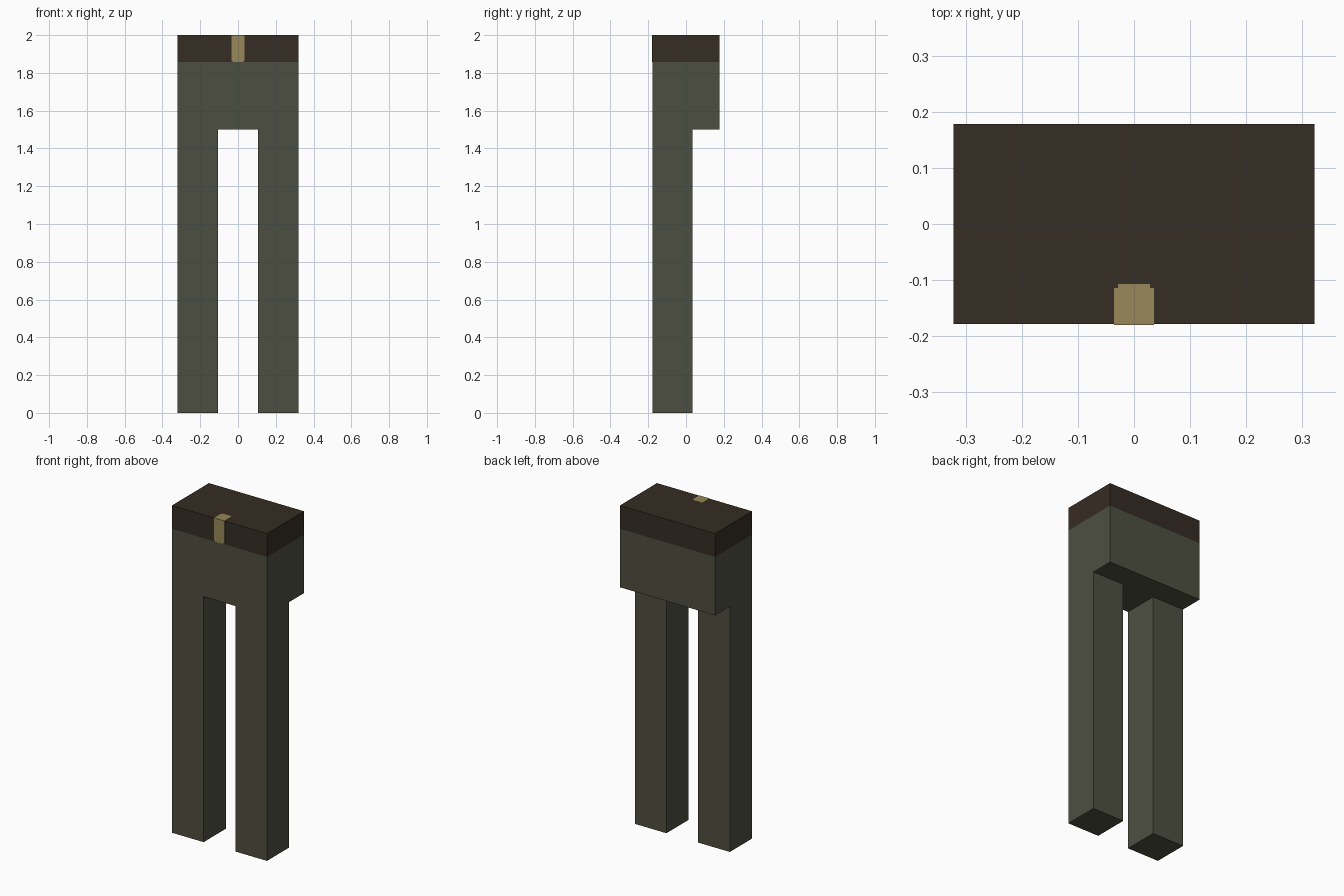
import bpy
import bmesh
from mathutils import Vector

if "Cube" in bpy.data.objects:
    bpy.data.objects.remove(bpy.data.objects["Cube"], do_unlink=True)

U = 1 / 14                       # modelling unit: 9 x 5 x 28 units overall
W, D, H = 4.5 * U, 2.5 * U, 28 * U
HIP, BELT = 21 * U, 26 * U       # heights where the hips and the belt begin


def material(name, rgb):
    m = bpy.data.materials.new(name)
    m.use_nodes = True
    m.diffuse_color = (*rgb, 1)
    b = m.node_tree.nodes["Principled BSDF"]
    b.inputs["Base Color"].default_value = (*rgb, 1)
    b.inputs["Roughness"].default_value = 0.9
    return m


OLIVE = material("olive cloth", (0.076, 0.078, 0.053))
BROWN = material("dark brown leather", (0.037, 0.026, 0.017))
BRASS = material("dull brass", (0.309, 0.242, 0.098))


def finish(name, bm, mat):
    bmesh.ops.recalc_face_normals(bm, faces=bm.faces)
    me = bpy.data.meshes.new(name)
    bm.to_mesh(me)
    bm.free()
    me.materials.append(mat)
    ob = bpy.data.objects.new(name, me)
    bpy.context.collection.objects.link(ob)
    return ob


def box(lo, hi):
    bm = bmesh.new()
    bmesh.ops.create_cube(bm, size=1)
    for v in bm.verts:
        v.co = Vector([hi[i] if v.co[i] > 0 else lo[i] for i in range(3)])
    return bm


# Trousers: hip block cut into thirds, with the front outer squares pulled down as legs
bm = box((-W, -D, HIP), (W, D, BELT))
for co, no in (((-1.5 * U, 0, 0), (1, 0, 0)), ((1.5 * U, 0, 0), (1, 0, 0)),
               ((0, 0.5 * U, 0), (0, 1, 0))):
    bmesh.ops.bisect_plane(bm, geom=bm.verts[:] + bm.edges[:] + bm.faces[:],
                           plane_co=co, plane_no=no)
bm.normal_update()
soles = [f for f in bm.faces if f.normal.z < -0.9
         and f.calc_center_median().y < 0.5 * U
         and abs(f.calc_center_median().x) > 1.5 * U]
for f in bmesh.ops.extrude_discrete_faces(bm, faces=soles)["faces"]:
    for v in f.verts:
        v.co.z = 0
bmesh.ops.remove_doubles(bm, verts=bm.verts, dist=1e-5)
finish("trousers", bm, OLIVE)

# Belt
finish("belt", box((-W, -D, BELT), (W, D, H)), BROWN)


# Buckle: two thin plates with notched end corners, folded over the belt's front top edge
def plate(name, length, place, thickness):
    h, n = U / 2, 0.007
    half = [(h, 0), (h, length - n), (h - n, length - n), (h - n, length)]
    outline = half + [(-x, t) for x, t in reversed(half)]
    bm = bmesh.new()
    face = bm.faces.new([bm.verts.new(place(x, t)) for x, t in outline])
    ext = bmesh.ops.extrude_face_region(bm, geom=[face])["geom"]
    bmesh.ops.translate(bm, vec=thickness,
                        verts=[g for g in ext if isinstance(g, bmesh.types.BMVert)])
    finish(name, bm, BRASS)


T = 0.0015
plate("buckle_front", 2 * U, lambda x, t: (x, -D, H - t), (0, -T, 0))
plate("buckle_top", U, lambda x, t: (x, -D + t, H), (0, 0, T))
